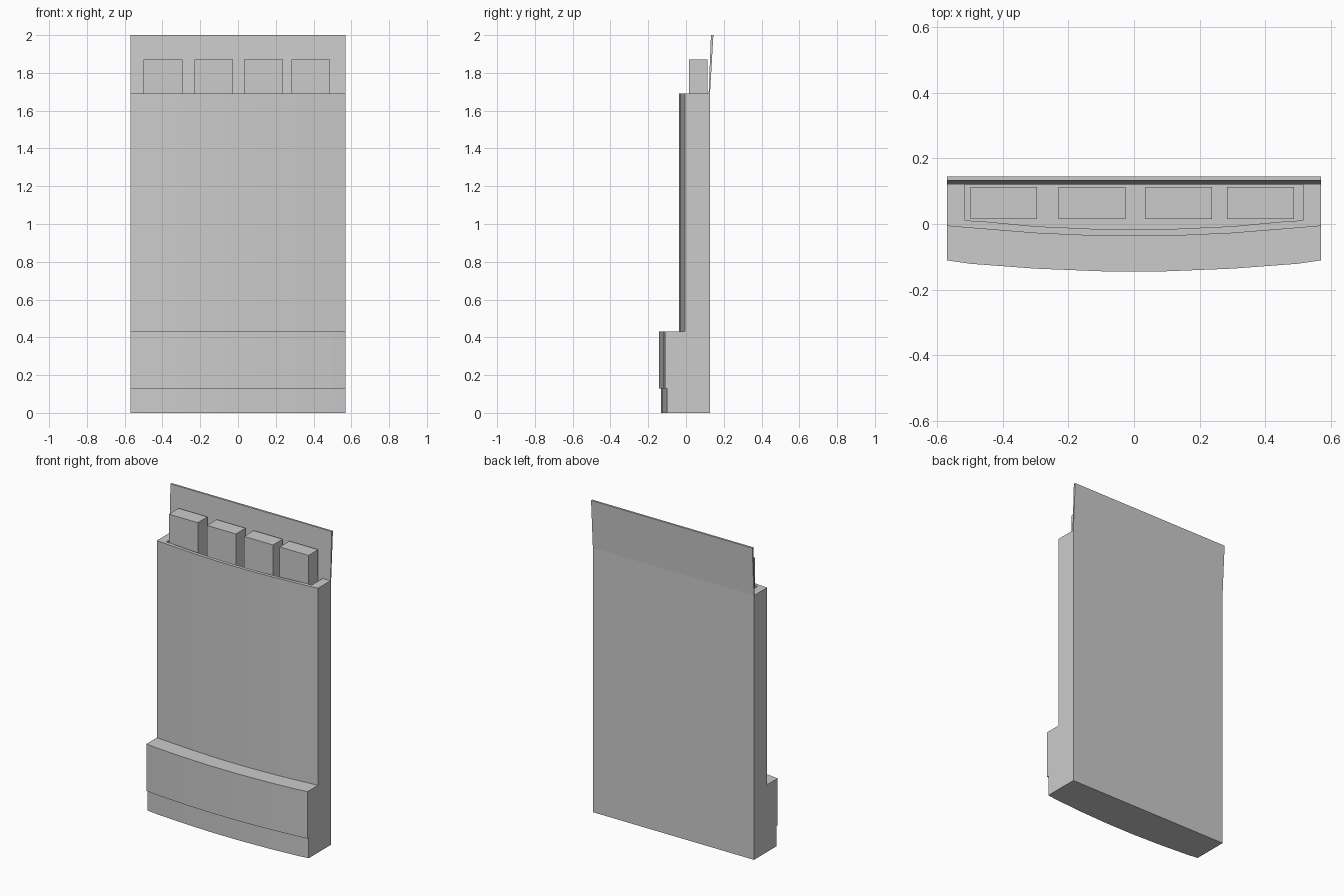
import bpy, bmesh

if "Cube" in bpy.data.objects:
    bpy.data.objects.remove(bpy.data.objects["Cube"])

W, BACK, TOP = 0.57, 0.127, 1.69


def loft(name, rings):
    """Closed solid through equal-length rings of (x, y, z) points."""
    bm = bmesh.new()
    loops = [[bm.verts.new(p) for p in r] for r in rings]
    n = len(loops[0])
    for a, b in zip(loops, loops[1:]):
        for i in range(n):
            j = (i + 1) % n
            bm.faces.new((a[i], a[j], b[j], b[i]))
    bm.faces.new(loops[0][::-1])
    bm.faces.new(loops[-1])
    bmesh.ops.recalc_face_normals(bm, faces=bm.faces[:])
    me = bpy.data.meshes.new(name)
    bm.to_mesh(me)
    bm.free()
    ob = bpy.data.objects.new(name, me)
    bpy.context.collection.objects.link(ob)
    return ob


def bow(ys, xs=(0.57, 0.5, 0.3, 0.1)):
    """Mirrored bowed line from left to right, ys from the edge to the middle."""
    half = list(zip(xs, ys))
    return [(-x, y) for x, y in half] + half[::-1]


def at(z, pts):
    return [(x, y, z) for x, y in pts]


body_front = bow((-0.006, -0.012, -0.028, -0.037))
base_front = bow((-0.100, -0.109, -0.124, -0.132))
band_front = bow((-0.111, -0.121, -0.136, -0.144))
inner_front = bow((0.011, 0.007, -0.007, -0.016), (0.515, 0.45, 0.3, 0.1))

# hollow sleeve with an open top
outer = body_front + [(W, BACK), (-W, BACK)]
inner = inner_front + [(0.515, 0.12), (-0.515, 0.12)]
floor = 0.1
loft("sleeve", [at(0, outer), at(TOP, outer), at(TOP, inner), at(floor, inner)])

# thick lower fold and the band wrapped over its front
lower = base_front + body_front[::-1]
loft("lower_fold", [at(0, lower), at(0.43, lower)])
band = band_front + base_front[::-1]
loft("front_band", [at(0.13, band), at(0.43, band)])

# thin back flap leaning slightly backward
loft("back_flap", [
    [(-W, y0, z), (W, y0, z), (W, y1, z), (-W, y1, z)]
    for z, y0, y1 in ((TOP, 0.12, BACK), (2.0, 0.132, 0.145))])

# four sticks standing in the sleeve
for i, x in enumerate((-0.397, -0.128, 0.135, 0.386)):
    rect = [(x - 0.102, 0.015), (x + 0.102, 0.015),
            (x + 0.102, 0.113), (x - 0.102, 0.113)]
    loft(f"stick_{i + 1}", [at(floor, rect), at(1.87, rect)])
